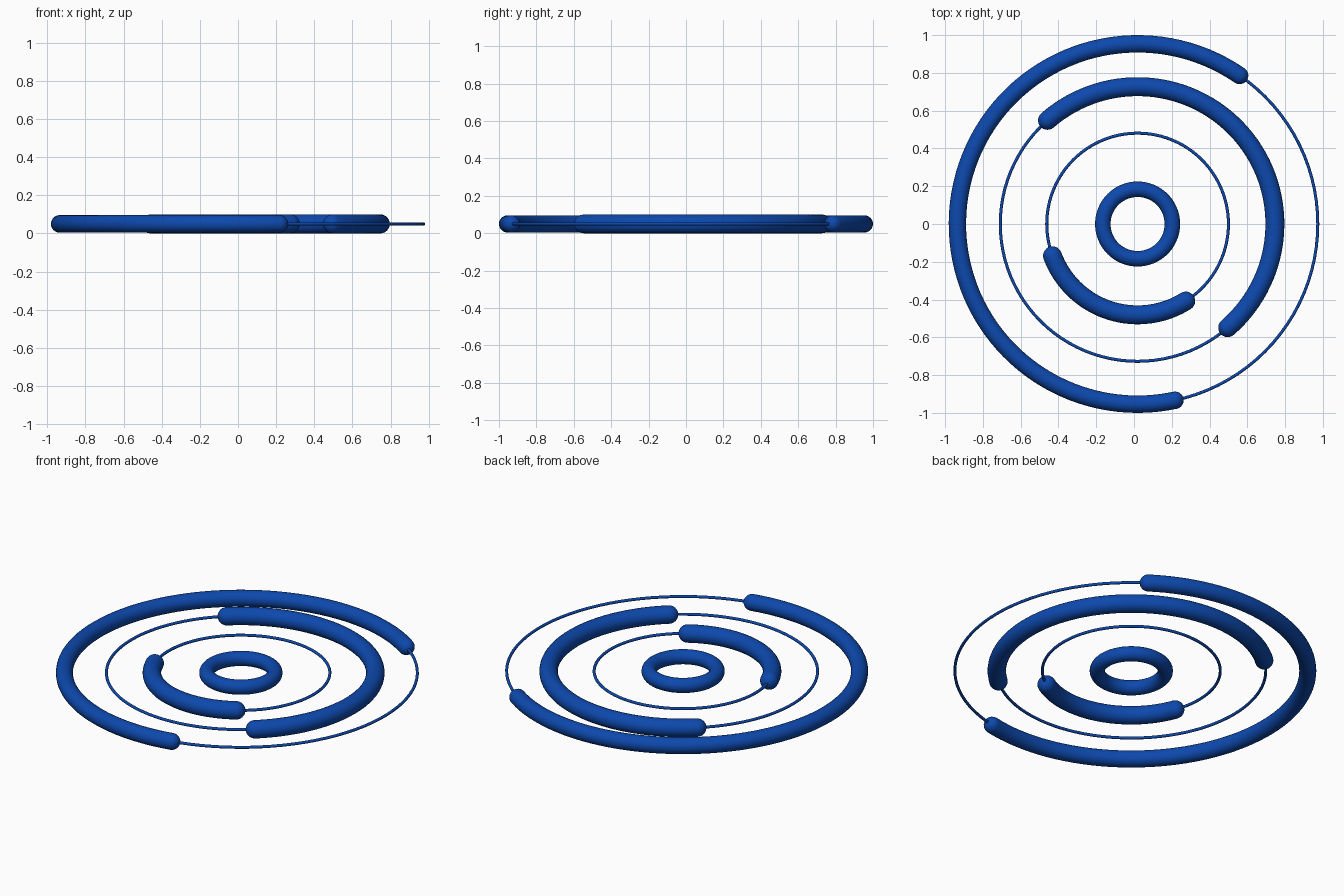
import bpy, bmesh, math

if "Cube" in bpy.data.objects:
    bpy.data.objects.remove(bpy.data.objects["Cube"])

CX, CZ = 0.019, 0.05   # shared centre of all rings
SIDES = 24             # tube cross-section sides

blue = bpy.data.materials.new("royal_blue")
blue.diffuse_color = (0.004, 0.066, 0.42, 1)
blue.use_nodes = True
blue.node_tree.nodes["Principled BSDF"].inputs["Base Color"].default_value = blue.diffuse_color


def finish(name, bm):
    bmesh.ops.recalc_face_normals(bm, faces=bm.faces[:])
    for f in bm.faces:
        f.smooth = True
    me = bpy.data.meshes.new(name)
    bm.to_mesh(me)
    bm.free()
    me.materials.append(blue)
    ob = bpy.data.objects.new(name, me)
    ob.location = (CX, 0, CZ)
    bpy.context.collection.objects.link(ob)
    return ob


def section(bm, R, r, a, shift=0.0):
    """Circle of radius r at angle a on the ring, shifted along the tangent."""
    out = []
    for i in range(SIDES):
        t = 2 * math.pi * i / SIDES
        d = R + r * math.cos(t)
        out.append(bm.verts.new((d * math.cos(a) - shift * math.sin(a),
                                 d * math.sin(a) + shift * math.cos(a),
                                 r * math.sin(t))))
    return out


def bridge(bm, loops, closed):
    n = len(loops)
    for k in range(n if closed else n - 1):
        p, q = loops[k], loops[(k + 1) % n]
        for i in range(SIDES):
            j = (i + 1) % SIDES
            bm.faces.new((p[i], p[j], q[j], q[i]))


def ring(name, R, r, steps=96):
    bm = bmesh.new()
    bridge(bm, [section(bm, R, r, 2 * math.pi * k / steps) for k in range(steps)], True)
    return finish(name, bm)


def rounded_arc(name, R, r, start, end):
    """Thick arc with hemispherical ends, angles in degrees."""
    bm = bmesh.new()
    a0, a1 = math.radians(start), math.radians(end)
    steps = max(12, int((end - start) / 3))
    cap = [math.radians(x) for x in (82, 70, 56, 42, 28, 14)]
    loops = [section(bm, R, r * math.cos(c), a0, -r * math.sin(c)) for c in cap]
    loops += [section(bm, R, r, a0 + (a1 - a0) * k / steps) for k in range(steps + 1)]
    loops += [section(bm, R, r * math.cos(c), a1, r * math.sin(c)) for c in reversed(cap)]
    bridge(bm, loops, False)
    # pole of each cap
    for loop, a, s in ((loops[0], a0, -r), (loops[-1], a1, r)):
        tip = bm.verts.new((R * math.cos(a) - s * math.sin(a),
                            R * math.sin(a) + s * math.cos(a), 0))
        for i in range(SIDES):
            bm.faces.new((loop[i], loop[(i + 1) % SIDES], tip))
    return finish(name, bm)


# solid ring in the middle
ring("centre_ring", 0.184, 0.041)

# thin full circles, each carrying one thick rounded arc
for label, R, r, start, end in (("inner", 0.481, 0.05, 200.5, 302),
                                ("middle", 0.727, 0.05, -49, 131),
                                ("outer", 0.954, 0.046, 55.5, 282)):
    ring(label + "_thin_circle", R, 0.008)
    rounded_arc(label + "_thick_arc", R, r, start, end)
